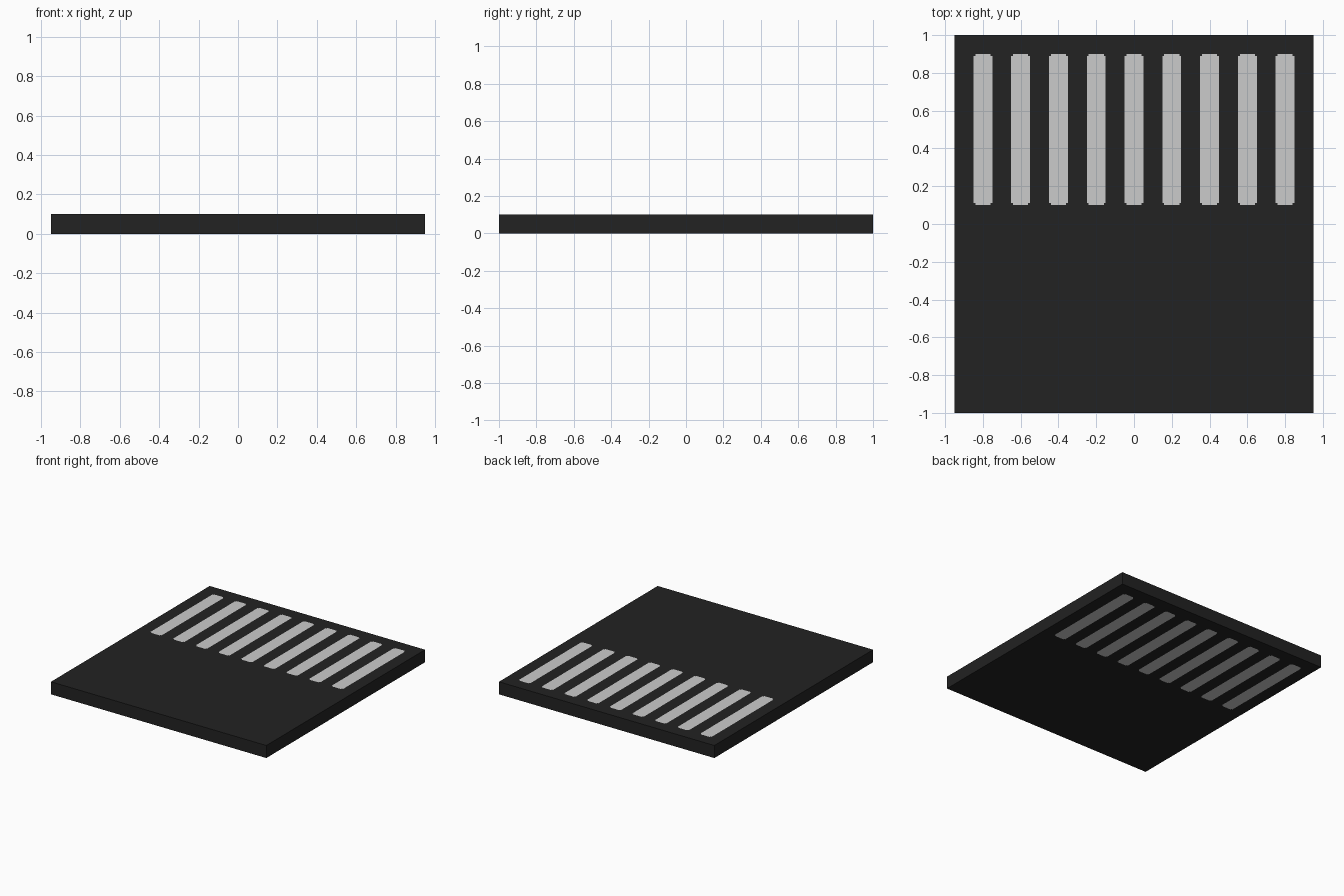
import bpy, bmesh

if "Cube" in bpy.data.objects:
    bpy.data.objects.remove(bpy.data.objects["Cube"])

W, D, H = 1.9, 2.0, 0.1           # slab size
HALF, Y0, Y1, N = 0.05, 0.1, 0.9, 0.01  # stripe half width, ends, corner notch
CENTRES = [i * 0.2 for i in range(-4, 5)]


def material(name, value):
    m = bpy.data.materials.new(name)
    m.diffuse_color = (value, value, value, 1)
    m.use_nodes = True
    m.node_tree.nodes["Principled BSDF"].inputs["Base Color"].default_value = m.diffuse_color
    return m


def cut(bm, co, normal):
    bmesh.ops.bisect_plane(bm, geom=bm.verts[:] + bm.edges[:] + bm.faces[:],
                           plane_co=co, plane_no=normal, dist=1e-5)


def is_stripe(face):
    """Top and bottom faces inside a stripe, leaving out its notched corners."""
    if abs(face.normal.z) < 0.5:
        return False
    c = face.calc_center_median()
    dx = min(abs(c.x - x) for x in CENTRES)
    if dx > HALF or not Y0 < c.y < Y1:
        return False
    return not (dx > HALF - N and min(c.y - Y0, Y1 - c.y) < N)


# Road slab with flush crossing stripes on both faces
bm = bmesh.new()
bmesh.ops.create_cube(bm, size=1)
for v in bm.verts:
    v.co = (v.co.x * W, v.co.y * D, (v.co.z + 0.5) * H)
for x in CENTRES:
    for off in (-HALF, -HALF + N, HALF - N, HALF):
        cut(bm, (x + off, 0, 0), (1, 0, 0))
for y in (Y0, Y0 + N, Y1 - N, Y1):
    cut(bm, (0, y, 0), (0, 1, 0))
bm.normal_update()
for f in bm.faces:
    f.material_index = int(is_stripe(f))

mesh = bpy.data.meshes.new("road_slab")
bm.to_mesh(mesh)
bm.free()
mesh.materials.append(material("asphalt black", 0.016))
mesh.materials.append(material("stripe light grey", 0.6))
slab = bpy.data.objects.new("road_slab", mesh)
bpy.context.collection.objects.link(slab)
